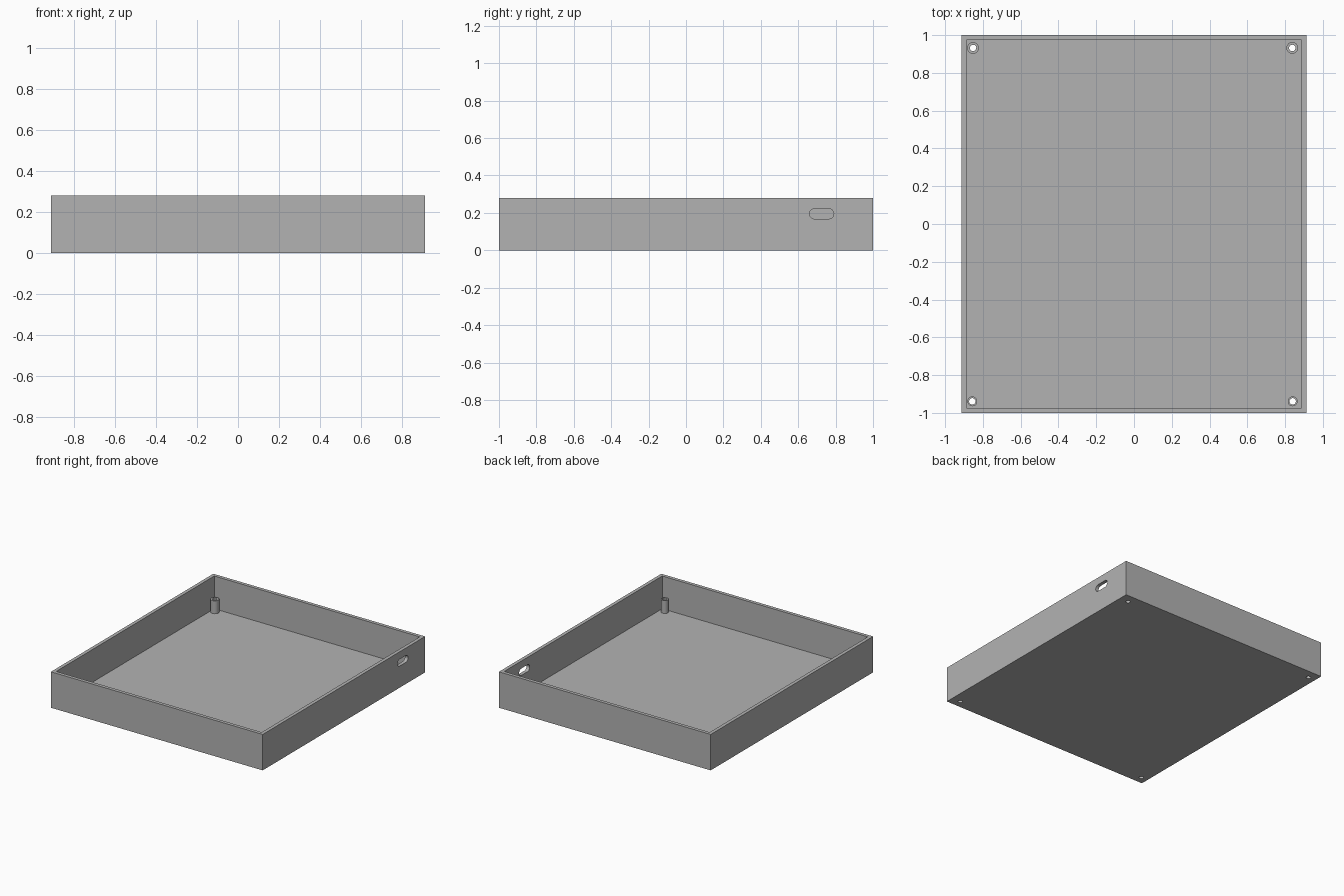
import bpy
import math

W, D, H = 1.826, 2.0, 0.28      # outer size
WALL, FLOOR = 0.027, 0.025
BOSS_TOP = 0.125

if "Cube" in bpy.data.objects:
    bpy.data.objects.remove(bpy.data.objects["Cube"], do_unlink=True)

grey = bpy.data.materials.new("plain_grey")
grey.use_nodes = True
grey.diffuse_color = (0.45, 0.45, 0.45, 1)
grey.node_tree.nodes["Principled BSDF"].inputs["Base Color"].default_value = (0.45, 0.45, 0.45, 1)


def box(name, size, loc):
    bpy.ops.mesh.primitive_cube_add(size=1, location=loc)
    ob = bpy.context.object
    ob.name = name
    ob.scale = size
    bpy.ops.object.transform_apply(location=False, rotation=False, scale=True)
    return ob


def cylinder(name, radius, z0, z1, x, y):
    bpy.ops.mesh.primitive_cylinder_add(vertices=32, radius=radius, depth=z1 - z0,
                                        location=(x, y, (z0 + z1) / 2))
    ob = bpy.context.object
    ob.name = name
    return ob


def combine(target, tool, operation):
    """Apply a boolean and discard the tool."""
    mod = target.modifiers.new("boolean", 'BOOLEAN')
    mod.operation = operation
    mod.solver = 'EXACT'
    mod.object = tool
    bpy.context.view_layer.objects.active = target
    bpy.ops.object.modifier_apply(modifier=mod.name)
    bpy.data.objects.remove(tool, do_unlink=True)


# Open tray
tray = box("tray", (W, D, H), (0, 0, H / 2))
combine(tray, box("cavity", (W - 2 * WALL, D - 2 * WALL, H), (0, 0, FLOOR + H / 2)), 'DIFFERENCE')

# Screw bosses in the corners, each drilled through the floor
for x, y, radius in ((-0.852, 0.932, 0.031), (0.838, 0.932, 0.031),
                     (-0.856, -0.939, 0.026), (0.84, -0.939, 0.026)):
    combine(tray, cylinder("boss", radius, FLOOR / 2, BOSS_TOP, x, y), 'UNION')
    combine(tray, cylinder("screw_hole", 0.017, -0.1, BOSS_TOP + 0.1, x, y), 'DIFFERENCE')

# Rounded cable slot through the +x wall
SLOT_R, SLOT_HALF = 0.027, 0.038
bpy.ops.mesh.primitive_cylinder_add(vertices=32, radius=SLOT_R, depth=0.1,
                                    rotation=(0, math.pi / 2, 0), location=(W / 2, 0.725, 0.195))
slot = bpy.context.object
bpy.ops.object.transform_apply(location=False, rotation=True, scale=False)
for v in slot.data.vertices:
    if abs(v.co.y) > 1e-4:
        v.co.y += math.copysign(SLOT_HALF, v.co.y)
combine(tray, slot, 'DIFFERENCE')

# Finish
tray.data.materials.clear()
tray.data.materials.append(grey)
for poly in tray.data.polygons:
    poly.material_index = 0
bpy.ops.object.select_all(action='DESELECT')
tray.select_set(True)
bpy.context.view_layer.objects.active = tray
bpy.ops.object.shade_smooth_by_angle(angle=math.radians(30))
